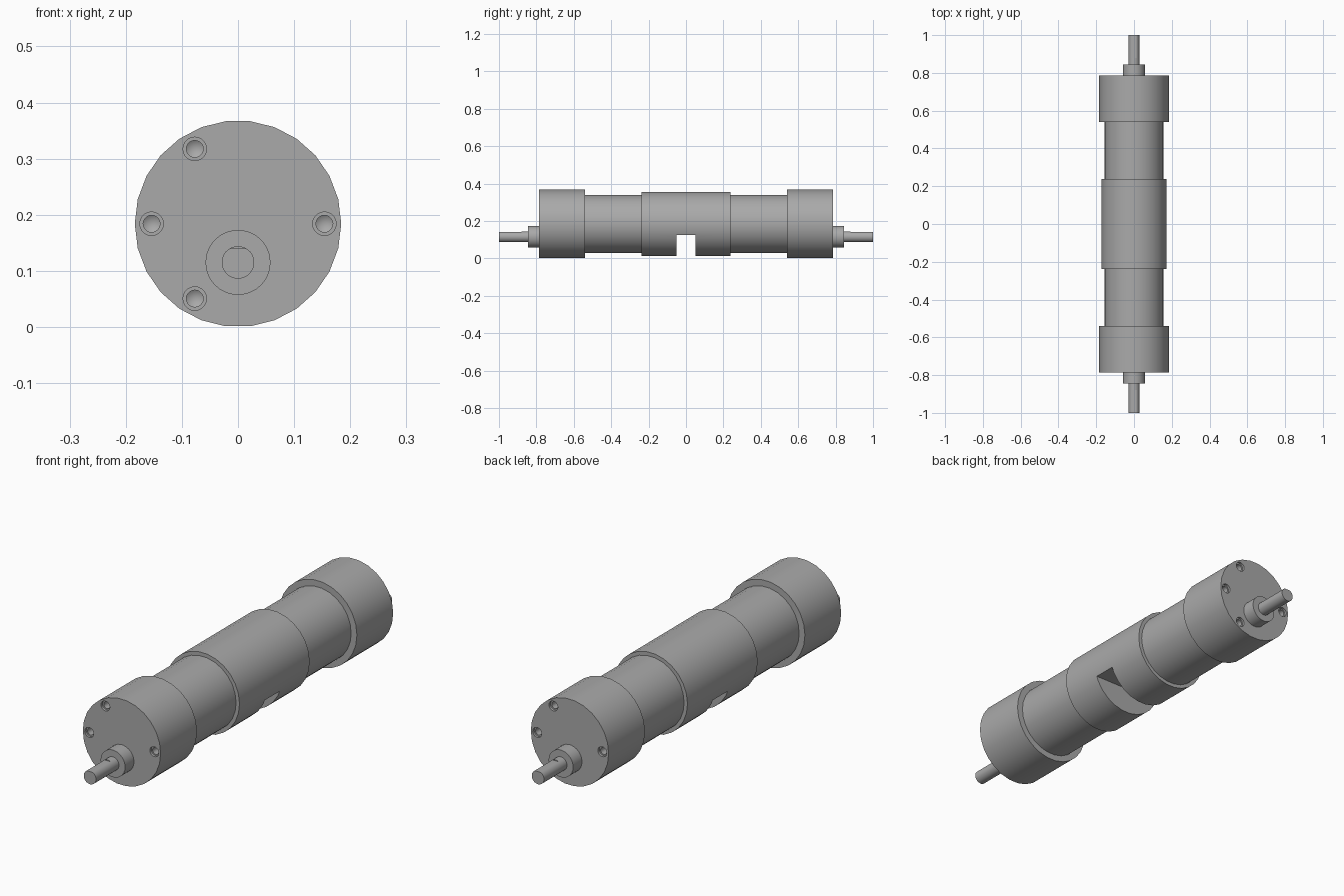
import bpy, bmesh, math
from mathutils import Vector

cube = bpy.data.objects.get("Cube")
if cube:
    bpy.data.objects.remove(cube, do_unlink=True)

AXIS = 0.184      # height of the body centre line
SHAFT_Z = 0.115   # height of the offset output shaft
SIDES = 26

metal = bpy.data.materials.new("grey_metal")
metal.use_nodes = True
GREY = (0.4, 0.4, 0.4, 1)
metal.diffuse_color = GREY
metal.node_tree.nodes["Principled BSDF"].inputs["Base Color"].default_value = GREY


def lathe(bm, profile, x, z, end=1, sides=SIDES):
    """Revolve (radius, y) points about an axis along y; end=-1 turns it to the front."""
    rings = []
    for r, y in profile:
        if r == 0:
            rings.append([bm.verts.new((x * end, y * end, z))])
            continue
        ring = []
        for i in range(sides):
            a = math.tau * i / sides
            ring.append(bm.verts.new(((x + r * math.cos(a)) * end, y * end, z + r * math.sin(a))))
        rings.append(ring)
    for a, b in zip(rings, rings[1:]):
        for i in range(sides):
            j = (i + 1) % sides
            if len(b) == 1:
                bm.faces.new((a[i], a[j], b[0]))
            else:
                bm.faces.new((a[i], a[j], b[j], b[i]))
    for ring in (rings[0], rings[-1]):
        if len(ring) > 1:
            bm.faces.new(ring)


def finish(name, bm):
    bmesh.ops.recalc_face_normals(bm, faces=bm.faces)
    mesh = bpy.data.meshes.new(name)
    bm.to_mesh(mesh)
    bm.free()
    mesh.materials.append(metal)
    obj = bpy.data.objects.new(name, mesh)
    bpy.context.collection.objects.link(obj)
    return obj


def turned(name, profile, z, end=1):
    bm = bmesh.new()
    lathe(bm, profile, 0, z, end)
    return finish(name, bm)


def block(name, centre, size):
    bm = bmesh.new()
    bmesh.ops.create_cube(bm, size=1)
    bmesh.ops.scale(bm, vec=Vector(size), verts=bm.verts)
    bmesh.ops.translate(bm, vec=Vector(centre), verts=bm.verts)
    return finish(name, bm)


def select(obj):
    bpy.ops.object.select_all(action='DESELECT')
    obj.select_set(True)
    bpy.context.view_layer.objects.active = obj


def cut(obj, cutter):
    cutter.hide_render = True
    mod = obj.modifiers.new("cut", 'BOOLEAN')
    mod.operation = 'DIFFERENCE'
    mod.solver = 'EXACT'
    mod.object = cutter
    select(obj)
    bpy.ops.object.modifier_apply(modifier=mod.name)
    bpy.data.objects.remove(cutter, do_unlink=True)


parts = []

# Centre sleeve with a slot across its underside
sleeve = turned("centre_sleeve", [(0.173, -0.237), (0.173, 0.237)], AXIS)
cut(sleeve, block("slot_cutter", (0, 0, 0.0), (0.6, 0.1, 0.25)))
parts.append(sleeve)

for end, label in ((-1, "front"), (1, "back")):
    # Motor can
    parts.append(turned(label + "_motor", [(0.157, 0.2), (0.157, 0.56)], AXIS, end))

    # Gearbox with counterbored screw holes
    gearbox = turned(label + "_gearbox", [(0.184, 0.54), (0.184, 0.785)], AXIS, end)
    bm = bmesh.new()
    hole = [(0, 0.735), (0.015, 0.745), (0.015, 0.775), (0.021, 0.775), (0.021, 0.8)]
    for degrees in (0, 60, 120, 180, 240, 300):
        if degrees in (120, 240):      # pair of positions without holes
            continue
        a = math.radians(degrees)
        lathe(bm, hole[::-1], 0.154 * math.cos(a), AXIS + 0.154 * math.sin(a), end, 20)
    cut(gearbox, finish("hole_cutter", bm))
    parts.append(gearbox)

    # Shaft boss
    parts.append(turned(label + "_boss", [(0.058, 0.78), (0.058, 0.845)], SHAFT_Z, end))

    # Output shaft with a flat on top
    shaft = turned(label + "_shaft", [(0.029, 0.84), (0.029, 1.0)], SHAFT_Z, end)
    cut(shaft, block("flat_cutter", (0, end * 0.98, 0.19), (0.2, 0.2, 0.1)))
    parts.append(shaft)

for obj in parts:
    select(obj)
    bpy.ops.object.shade_smooth_by_angle(angle=math.radians(20))
